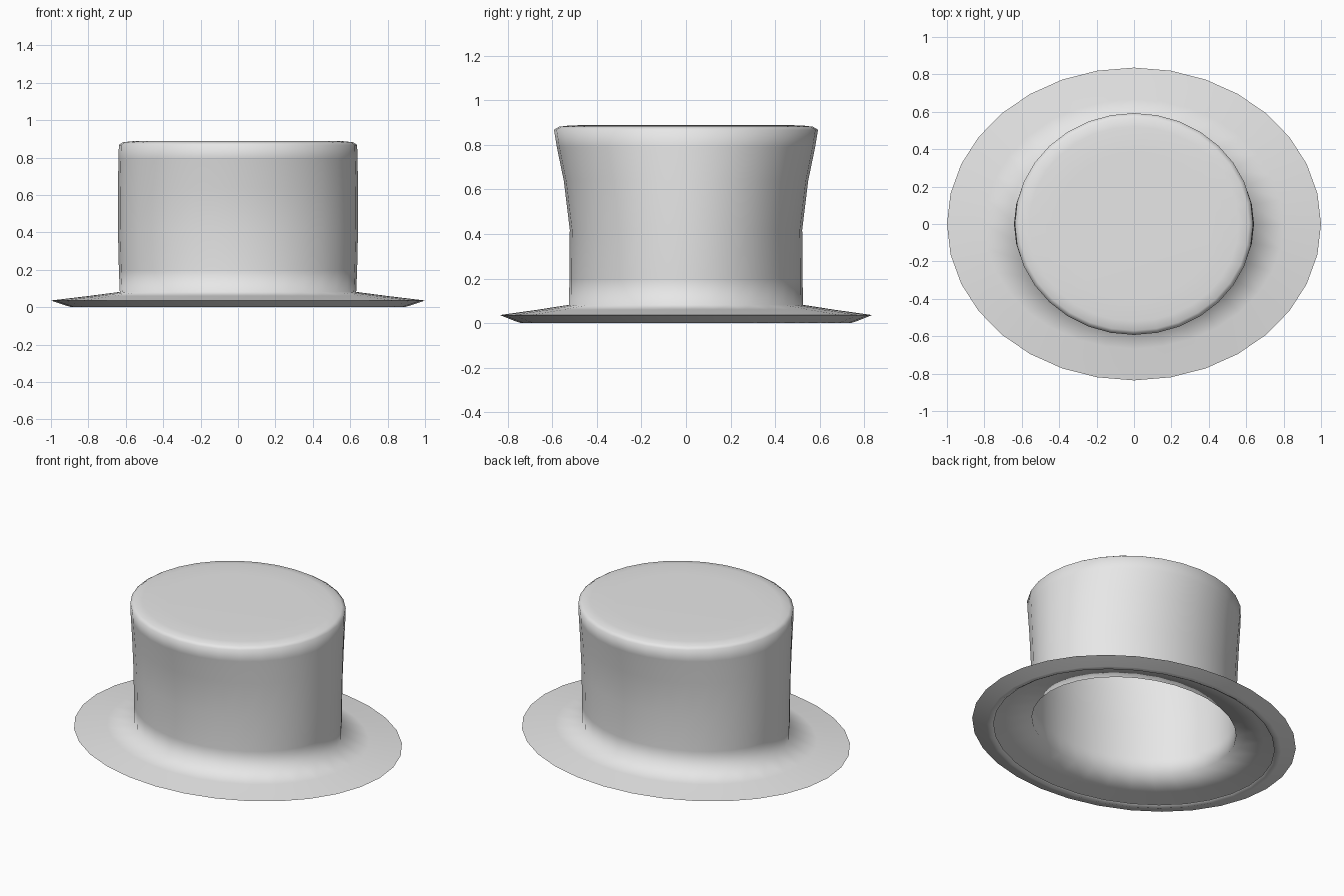
import bpy, bmesh, math

default = bpy.data.objects.get("Cube")
if default:
    bpy.data.objects.remove(default, do_unlink=True)

felt = bpy.data.materials.new("grey felt")
felt.use_nodes = True
colour = (0.8, 0.8, 0.8, 1)
felt.diffuse_color = colour
felt.node_tree.nodes["Principled BSDF"].inputs["Base Color"].default_value = colour

SEGMENTS = 32


def oval_loft(name, rings, cap_end):
    """Skin a stack of oval rings, each (x radius, y radius, height)."""
    bm = bmesh.new()
    loops = []
    for rx, ry, z in rings:
        angles = [math.tau * i / SEGMENTS for i in range(SEGMENTS)]
        loops.append([bm.verts.new((rx * math.cos(a), ry * math.sin(a), z)) for a in angles])
    for low, high in zip(loops, loops[1:]):
        for i in range(SEGMENTS):
            j = (i + 1) % SEGMENTS
            bm.faces.new((low[i], low[j], high[j], high[i]))
    if cap_end:
        bm.faces.new(loops[-1])
    mesh = bpy.data.meshes.new(name)
    bm.to_mesh(mesh)
    bm.free()
    mesh.materials.append(felt)
    obj = bpy.data.objects.new(name, mesh)
    bpy.context.collection.objects.link(obj)
    # Smooth the brim-to-crown bend, keep the rim crisp
    bpy.ops.object.select_all(action='DESELECT')
    obj.select_set(True)
    bpy.context.view_layer.objects.active = obj
    bpy.ops.object.shade_smooth_by_angle(angle=math.radians(100))
    return obj


# Thin open shell: turned-under lip, brim, flared crown and flat top
lip = [(0.87, 0.72, 0.012), (0.89, 0.74, 0.0), (0.91, 0.76, 0.006)]
brim = [(1.0, 0.836, 0.036), (0.8, 0.667, 0.06)]
crown = [(0.632, 0.525, 0.082), (0.637, 0.524, 0.2), (0.642, 0.522, 0.42),
         (0.642, 0.549, 0.64), (0.639, 0.58, 0.79), (0.637, 0.593, 0.868)]
top = [(0.615, 0.57, 0.882), (0.56, 0.52, 0.888), (0.42, 0.39, 0.89)]
oval_loft("hat_shell", lip + brim + crown + top, cap_end=True)
